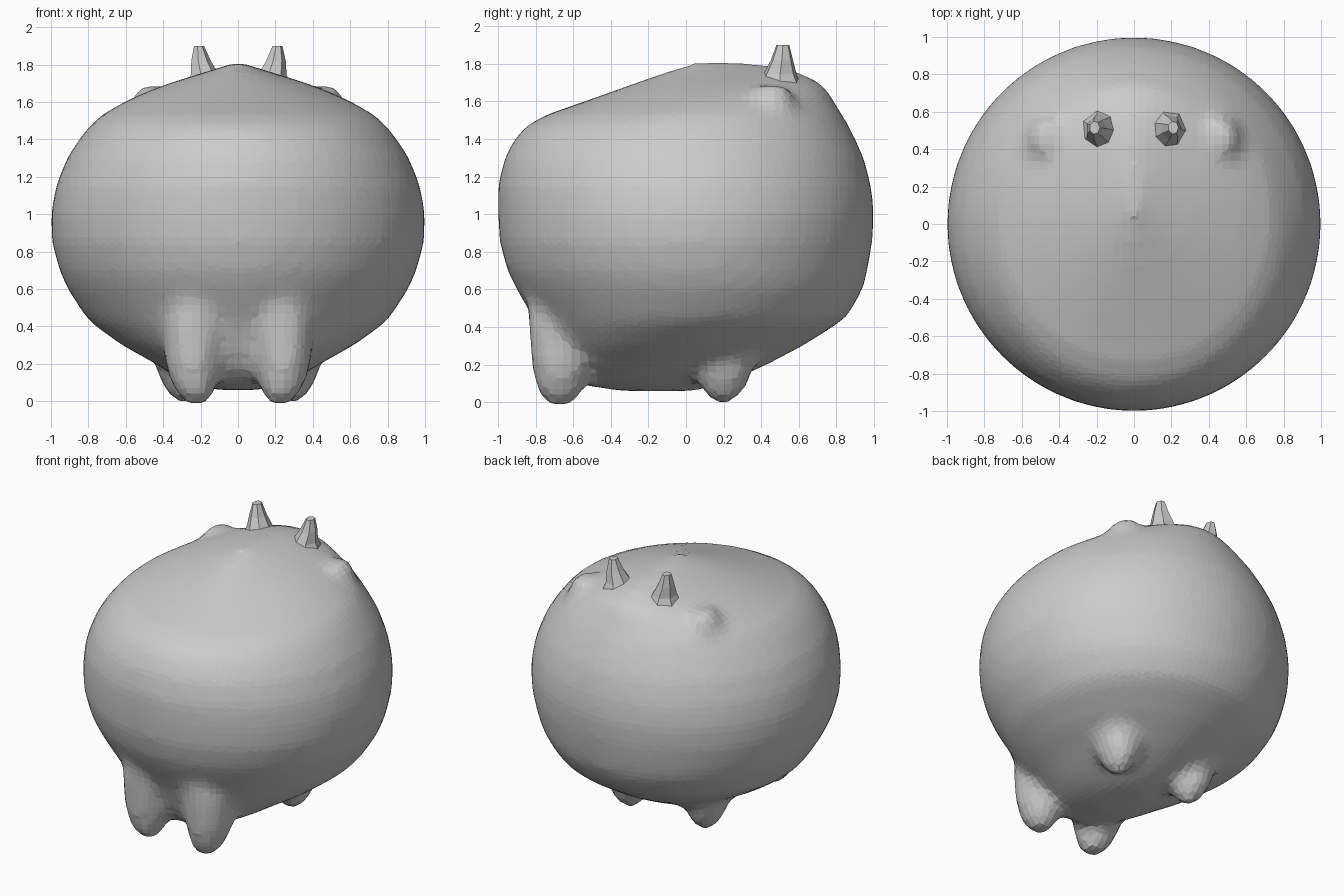
import bpy, bmesh, math


def loft(bm, rings, n):
    """Skin a stack of ellipses: (cx, cy, z, rx, ry), lowest first."""
    loops = []
    for cx, cy, z, rx, ry in rings:
        loops.append([bm.verts.new((cx + rx * math.cos(2 * math.pi * i / n),
                                    cy + ry * math.sin(2 * math.pi * i / n), z))
                      for i in range(n)])
    for a, b in zip(loops, loops[1:]):
        for i in range(n):
            j = (i + 1) % n
            bm.faces.new((a[i], a[j], b[j], b[i]))
    bm.faces.new(loops[0][::-1])
    bm.faces.new(loops[-1])


def finish(bm, name):
    bmesh.ops.recalc_face_normals(bm, faces=bm.faces[:])
    mesh = bpy.data.meshes.new(name)
    bm.to_mesh(mesh)
    bm.free()
    ob = bpy.data.objects.new(name, mesh)
    bpy.context.collection.objects.link(ob)
    return ob


# Body cross-sections: z, front y, back y, half width
body = [(.06, -.35, .05, .12), (.10, -.60, .20, .25), (.15, -.66, .32, .36),
        (.20, -.70, .43, .44), (.30, -.75, .62, .62), (.40, -.79, .78, .76),
        (.46, -.82, .86, .82), (.60, -.90, .94, .91), (.70, -.95, .965, .955),
        (.85, -.99, .99, .995), (1.0, -1.0, 1.0, 1.0), (1.15, -1.0, .985, .975),
        (1.30, -.965, .945, .915), (1.40, -.91, .90, .85), (1.47, -.85, .865, .795),
        (1.53, -.74, .83, .73), (1.60, -.54, .785, .61), (1.65, -.40, .76, .50),
        (1.70, -.26, .71, .37), (1.75, -.12, .61, .21), (1.79, 0, .46, .08),
        (1.81, .05, .20, .02)]
bm = bmesh.new()
loft(bm, [(0, (f + b) / 2, z, w, (b - f) / 2) for z, f, b, w in body], 56)

# Legs and low head bumps, fused into the body by the remesh
front_leg = [(.22, -.67, -.015, .06, .07), (.235, -.67, .07, .115, .13),
             (.24, -.66, .2, .155, .165), (.23, -.655, .4, .18, .185),
             (.2, -.68, .65, .16, .18)]
back_leg = [(.29, .19, .0, .05, .06), (.30, .20, .07, .10, .12),
            (.30, .20, .17, .14, .16), (.30, .20, .32, .19, .22)]
side_bump = [(.44, .44, 1.52, .17, .17), (.45, .45, 1.64, .11, .12),
             (.47, .46, 1.69, .05, .07)]
for s in (-1, 1):
    for part in (front_leg, back_leg, side_bump):
        loft(bm, [(s * x, y, z, rx, ry) for x, y, z, rx, ry in part], 12)
ob = finish(bm, "body")
rm = ob.modifiers.new("fuse", 'REMESH')
rm.mode = 'VOXEL'
rm.voxel_size = .045
sm = ob.modifiers.new("soften", 'SMOOTH')
sm.factor = .5
sm.iterations = 4

# Faceted ear nubs
for s, side in ((-1, "left"), (1, "right")):
    bm = bmesh.new()
    nub = [(.17, .5, 1.66, .13, .13), (.18, .5, 1.745, .08, .09),
           (.20, .51, 1.82, .055, .06), (.21, .515, 1.90, .028, .035)]
    loft(bm, [(s * x, y, z, rx, ry) for x, y, z, rx, ry in nub], 7)
    finish(bm, side + "_ear")
